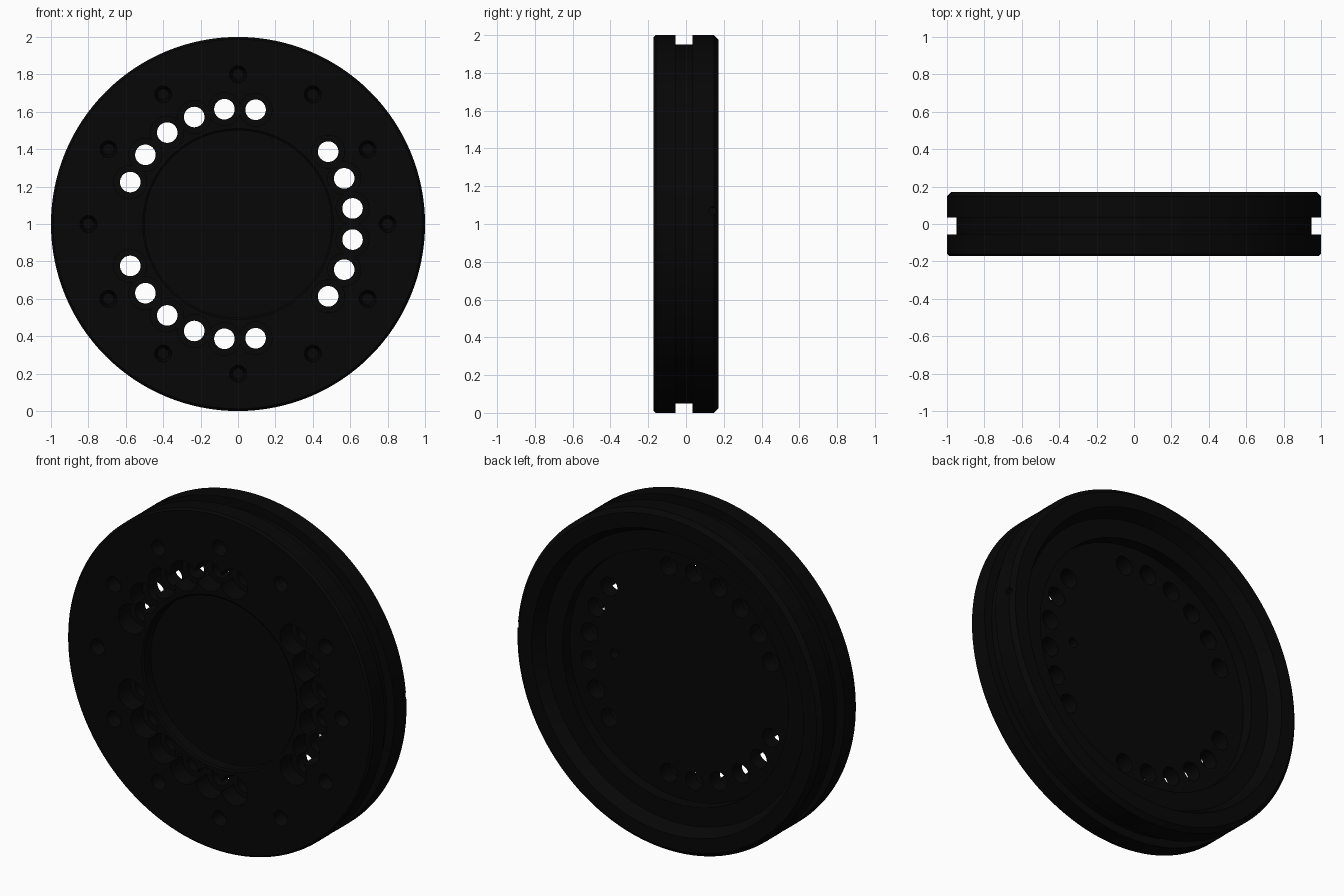
import bpy, bmesh, math
from mathutils import Matrix, Vector

cube = bpy.data.objects.get("Cube")
if cube:
    bpy.data.objects.remove(cube, do_unlink=True)

black = bpy.data.materials.new("matte black")
black.use_nodes = True
COLOR = (0.002, 0.002, 0.002, 1)
black.diffuse_color = COLOR
bsdf = next(n for n in black.node_tree.nodes if n.type == 'BSDF_PRINCIPLED')
bsdf.inputs["Base Color"].default_value = COLOR
bsdf.inputs["Roughness"].default_value = 0.6

HALF = 0.172       # half thickness
STEP = 0.1         # shelf inside the rear rim
FLOOR = 0.03       # floor of the rear recess
SHELF = -0.06      # floor of the counterbores


def finish(bm, name):
    bmesh.ops.recalc_face_normals(bm, faces=bm.faces)
    mesh = bpy.data.meshes.new(name)
    bm.to_mesh(mesh)
    bm.free()
    mesh.materials.append(black)
    obj = bpy.data.objects.new(name, mesh)
    bpy.context.collection.objects.link(obj)
    return obj


def lathe(name, profile, steps):
    """Spin (radius, y) points about the y axis through the disc centre."""
    bm = bmesh.new()
    verts = [bm.verts.new((r, y, 1)) for r, y in profile]
    edges = [bm.edges.new(pair) for pair in zip(verts, verts[1:])]
    bmesh.ops.spin(bm, geom=verts + edges, cent=(0, 0, 1), axis=(0, 1, 0),
                   angle=math.tau, steps=steps, use_duplicate=False)
    bmesh.ops.remove_doubles(bm, verts=bm.verts, dist=1e-5)
    return finish(bm, name)


def drill(target, holes):
    """Cut round holes given as (start, end, start radius, end radius)."""
    bm = bmesh.new()
    for start, end, r1, r2 in holes:
        axis = end - start
        turn = axis.to_track_quat('Z', 'Y').to_matrix().to_4x4()
        bmesh.ops.create_cone(bm, cap_ends=True, segments=32, radius1=r1,
                              radius2=r2, depth=axis.length,
                              matrix=Matrix.Translation((start + end) / 2) @ turn)
    cutter = finish(bm, "hole_cutter")
    cutter.hide_render = True
    mod = target.modifiers.new("holes", 'BOOLEAN')
    mod.operation = 'DIFFERENCE'
    mod.solver = 'EXACT'
    mod.object = cutter
    bpy.context.view_layer.objects.active = target
    bpy.ops.object.modifier_apply(modifier=mod.name)
    bpy.data.objects.remove(cutter, do_unlink=True)


def polar(radius, degrees, y):
    a = math.radians(degrees)
    return Vector((radius * math.cos(a), y, 1 + radius * math.sin(a)))


# Disc body: front recess, grooved rim and stepped rear recess
disc = lathe("disc_body", [
    (0, -0.1), (0.5, -0.1), (0.5, -0.165), (0.51, -HALF),
    (0.988, -HALF), (1, -0.16), (1, -0.055), (0.95, -0.055),
    (0.95, 0.035), (1, 0.035), (1, 0.147), (0.975, HALF),
    (0.89, HALF), (0.85, STEP), (0.74, STEP), (0.74, FLOOR), (0, FLOOR)], 128)

# Three arcs of six counterbored through holes
arc = [centre + (i - 2.5) * 15.5 for centre in (0, 120, 240) for i in range(6)]
for offset in (0, 1):
    drill(disc, [(polar(0.618, a, -0.3), polar(0.618, a, SHELF), 0.088, 0.088)
                 for a in arc[offset::2]])
drill(disc, [(polar(0.618, a, -0.3), polar(0.618, a, 0.1), 0.055, 0.055)
             for a in arc])

# Ring of twelve tapered blind holes on the front
drill(disc, [(polar(0.8, a, -0.18), polar(0.8, a, -0.1), 0.047, 0.03)
             for a in range(0, 360, 30)])

# Locating hole in the rear floor and a shallow pit on the rim
drill(disc, [(polar(0.45, 0, -0.03), polar(0.45, 0, 0.1), 0.028, 0.028),
             (polar(0.98, 4, 0.14), polar(1.1, 4, 0.14), 0.02, 0.02)])

bpy.ops.object.select_all(action='DESELECT')
disc.select_set(True)
bpy.context.view_layer.objects.active = disc
bpy.ops.object.shade_smooth_by_angle(angle=math.radians(30))
